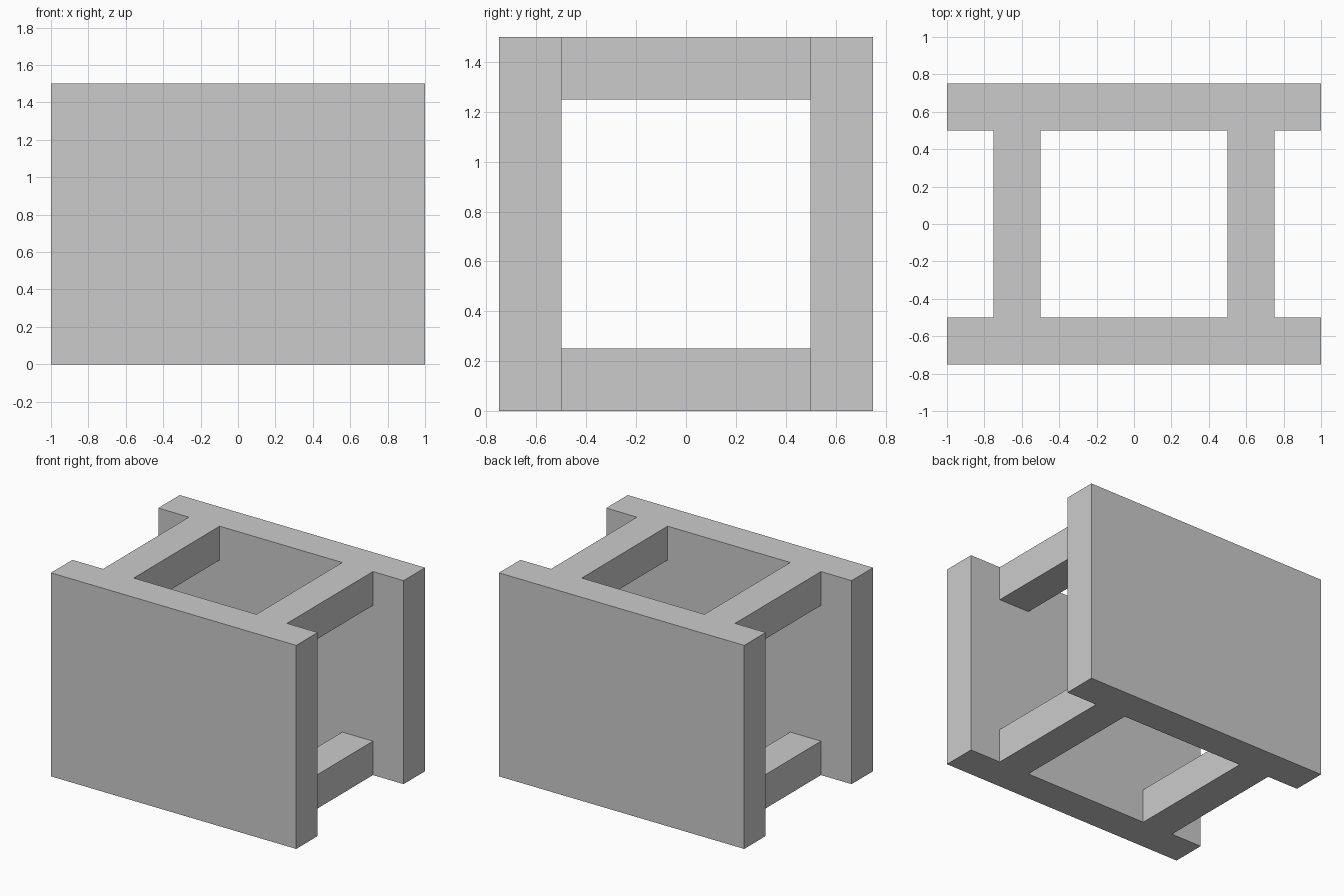
import bpy, bmesh
from mathutils import Vector

if "Cube" in bpy.data.objects:
    bpy.data.objects.remove(bpy.data.objects["Cube"])

# Grid lines shared by the two side panels and the four cross bars
LINES = ([-1, -0.75, -0.5, 0.5, 0.75, 1],
         [-0.75, -0.5, 0.5, 0.75],
         [0, 0.25, 1.25, 1.5])


def is_solid(c):
    i, j, k = c
    if not (0 <= i < 5 and 0 <= j < 3 and 0 <= k < 3):
        return False
    panel = j != 1                      # front and back panels
    bar = i in (1, 3) and k != 1        # cross bars at top and bottom
    return panel or bar


bm = bmesh.new()

# Fused shell: one quad wherever a solid cell meets empty space
for cell in [(i, j, k) for i in range(5) for j in range(3) for k in range(3)]:
    if not is_solid(cell):
        continue
    for axis in range(3):
        u, v = (axis + 1) % 3, (axis + 2) % 3
        for side in (0, 1):
            neighbour = list(cell)
            neighbour[axis] += 2 * side - 1
            if is_solid(neighbour):
                continue
            corners = []
            for du, dv in ((0, 0), (1, 0), (1, 1), (0, 1)):
                p = Vector()
                p[axis] = LINES[axis][cell[axis] + side]
                p[u] = LINES[u][cell[u] + du]
                p[v] = LINES[v][cell[v] + dv]
                corners.append(bm.verts.new(p))
            bm.faces.new(corners if side else corners[::-1])

bmesh.ops.remove_doubles(bm, verts=bm.verts, dist=0.0001)

mesh = bpy.data.meshes.new("panel_frame")
bm.to_mesh(mesh)
bm.free()
bpy.context.collection.objects.link(bpy.data.objects.new("panel_frame", mesh))
